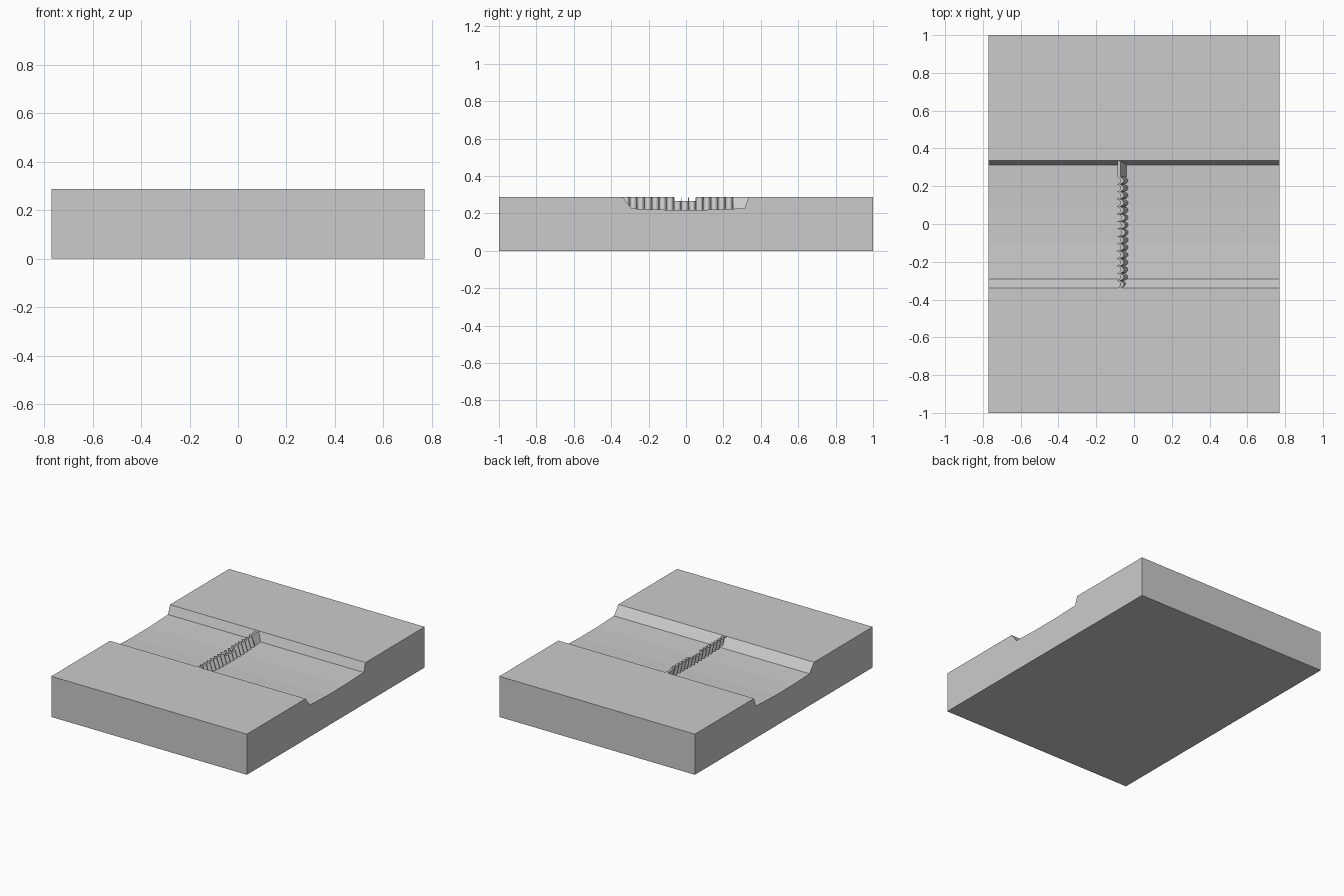
import bpy, bmesh
from math import sin, pi

if "Cube" in bpy.data.objects:
    bpy.data.objects.remove(bpy.data.objects["Cube"])

TOP = 0.289
BED = [(-0.34, TOP), (-0.29, 0.226), (-0.1, 0.219), (0.1, 0.219), (0.313, 0.227), (0.335, TOP)]


def loft(name, lower, upper):
    """Closed solid between two matching rings of points."""
    bm = bmesh.new()
    a = [bm.verts.new(p) for p in lower]
    b = [bm.verts.new(p) for p in upper]
    n = len(a)
    bm.faces.new(a[::-1])
    bm.faces.new(b)
    for i in range(n):
        j = (i + 1) % n
        bm.faces.new((a[i], a[j], b[j], b[i]))
    bmesh.ops.recalc_face_normals(bm, faces=bm.faces)
    me = bpy.data.meshes.new(name)
    bm.to_mesh(me)
    bm.free()
    ob = bpy.data.objects.new(name, me)
    bpy.context.collection.objects.link(ob)
    return ob


# ground block with the river channel across it
section = [(-1, 0), (1, 0), (1, TOP)] + BED[::-1] + [(-1, TOP)]
loft("ground", [(-0.77, y, z) for y, z in section], [(0.77, y, z) for y, z in section])

# leaning half-round piles, the middle three cut low as a spillway
COUNT, Y0, Y1, BASE = 15, -0.34, 0.25, 0.21
PITCH = (Y1 - Y0) / COUNT
STEPS = 6


def pile_ring(y, z):
    t = (TOP - z) / (TOP - BASE)
    front, back = [], []
    for k in range(STEPS + 1):
        s = k / STEPS
        bulge = sin(pi * s) ** 0.6 if 0 < k < STEPS else 0
        front.append((-0.074 + 0.026 * t + 0.020 * bulge, y + s * PITCH, z))
        back.append((-0.088 + 0.018 * t + 0.016 * bulge, y + s * PITCH, z))
    return front + back[::-1]


for i in range(COUNT):
    y = Y0 + i * PITCH
    top = 0.267 if i in (7, 8, 9) else TOP - 0.001
    loft(f"pile_{i + 1}", pile_ring(y, BASE), pile_ring(y, top))


# thin upright ribs between the piles
def slab(name, y0, y1, top, lo, hi):
    ring = lambda xs, z: [(xs[0], y0, z), (xs[1], y0, z), (xs[1], y1, z), (xs[0], y1, z)]
    loft(name, ring(lo, BASE), ring(hi, top))


for i in range(1, COUNT):
    y = Y0 + i * PITCH
    slab(f"rib_{i}", y - 0.002, y + 0.002, 0.285, (-0.072, -0.046), (-0.09, -0.072))

# flat end panel against the far bank
slab("end_panel", Y1, 0.335, TOP - 0.001, (-0.07, -0.032), (-0.088, -0.071))
